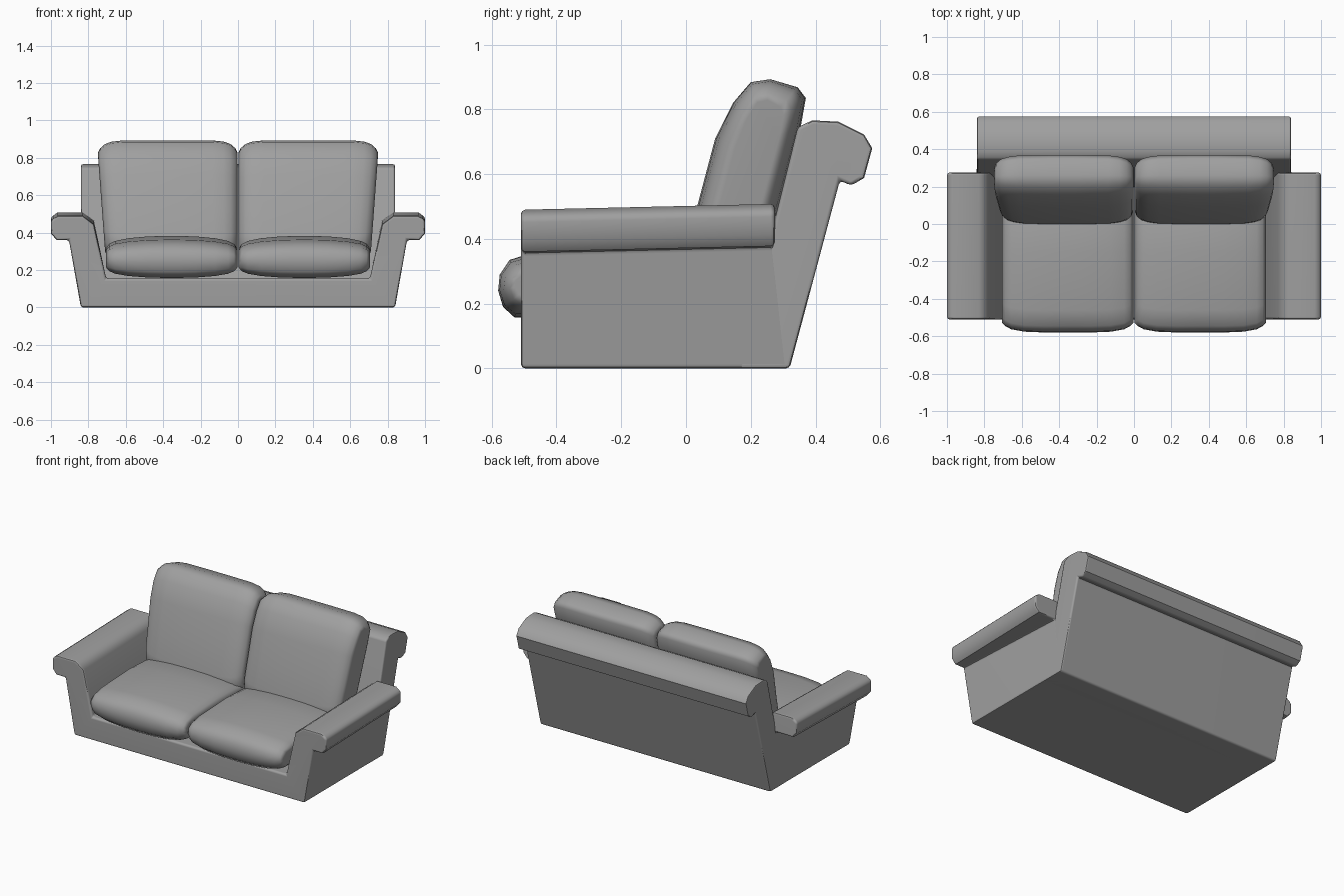
import bpy, bmesh, math

cube = bpy.data.objects.get("Cube")
if cube:
    bpy.data.objects.remove(cube, do_unlink=True)

fabric = bpy.data.materials.new("grey fabric")
fabric.use_nodes = True
GREY = (0.35, 0.35, 0.35, 1)
fabric.diffuse_color = GREY
fabric.node_tree.nodes["Principled BSDF"].inputs["Base Color"].default_value = GREY


def loft(name, rings, bevel=0, angle=40):
    """Skin equal-length rings of points, cap both ends, soften the edges."""
    bm = bmesh.new()
    loops = [[bm.verts.new(p) for p in ring] for ring in rings]
    n = len(loops[0])
    for a, b in zip(loops, loops[1:]):
        for i in range(n):
            j = (i + 1) % n
            bm.faces.new((a[i], a[j], b[j], b[i]))
    bm.faces.new(loops[0])
    bm.faces.new(loops[-1])
    bmesh.ops.recalc_face_normals(bm, faces=bm.faces)
    if bevel:
        edges = [e for e in bm.edges if e.calc_face_angle(0) > math.radians(50)]
        bmesh.ops.bevel(bm, geom=edges, offset=bevel, segments=2, profile=0.5,
                        affect='EDGES', clamp_overlap=True)
    mesh = bpy.data.meshes.new(name)
    bm.to_mesh(mesh)
    bm.free()
    mesh.materials.append(fabric)
    obj = bpy.data.objects.new(name, mesh)
    bpy.context.collection.objects.link(obj)
    bpy.ops.object.select_all(action='DESELECT')
    bpy.context.view_layer.objects.active = obj
    obj.select_set(True)
    bpy.ops.object.shade_smooth_by_angle(angle=math.radians(angle))
    mod = obj.modifiers.new("even shading", 'WEIGHTED_NORMAL')
    mod.keep_sharp = True
    return obj


# Base and rolled arms: one front outline swept from front to back
half = [(0.84, 0), (0.905, 0.36), (0.97, 0.36), (1.0, 0.395), (1.0, 0.465),
        (0.965, 0.49), (0.83, 0.49), (0.77, 0.445), (0.705, 0.155)]
outline = half + [(-x, z) for x, z in reversed(half)]


def rear(x, z):
    if abs(x) == 0.905:
        x = math.copysign(0.84, x)
    return (x, max(0.32 - 0.13 * z, 0.275), z + (0.018 if z > 0.3 else 0))


loft("base_and_arms", [[(x, -0.51, z) for x, z in outline],
                       [rear(x, z) for x, z in outline]], bevel=0.014)

# Leaning backrest with a rolled top
back = [(0.16, 0), (0.32, 0), (0.475, 0.58), (0.51, 0.565), (0.55, 0.588),
        (0.575, 0.68), (0.55, 0.722), (0.47, 0.762), (0.39, 0.766), (0.345, 0.745)]
loft("backrest", [[(x, y, z) for y, z in back] for x in (-0.84, 0.84)], bevel=0.012)


def cushion(name, side, profile, width, centre, lean, ends, taper=0):
    """Side outline swept across, shrinking toward both ends."""
    cy, cz = centre
    stations = ends + [(1 - u, sy, sz) for u, sy, sz in reversed(ends)]
    rings = []
    for u, sy, sz in stations:
        ring = []
        for y, z in profile:
            nz = cz + (z - cz) * sz
            ny = cy + lean * (nz - cz) + (y - cy - lean * (z - cz)) * sy
            narrow = 1 - taper * max(0, 0.8 - nz)
            ring.append((side * (0.003 + width * u * narrow), ny, nz))
        rings.append(ring)
    loft(name, rings, angle=60)


seat = [(-0.53, 0.158), (-0.565, 0.19), (-0.58, 0.24), (-0.575, 0.29),
        (-0.545, 0.335), (-0.46, 0.362), (-0.15, 0.382), (0.18, 0.36),
        (0.23, 0.27), (0.18, 0.158)]
seat_ends = [(0, 0.88, 0.45), (0.025, 0.92, 0.65), (0.07, 0.96, 0.78),
             (0.17, 0.99, 0.9), (0.32, 1, 0.98), (0.45, 1, 1)]
pad = [(0.03, 0.25), (-0.005, 0.31), (0.0, 0.38), (0.037, 0.51), (0.09, 0.71),
       (0.145, 0.82), (0.2, 0.884), (0.26, 0.893), (0.345, 0.868),
       (0.37, 0.835), (0.355, 0.75), (0.23, 0.27), (0.18, 0.23)]
pad_ends = [(0, 0.5, 0.8), (0.015, 0.68, 0.87), (0.05, 0.83, 0.94),
            (0.1, 0.91, 0.98), (0.18, 0.97, 1), (0.4, 1, 1)]

for label, side in (("left", 1), ("right", -1)):
    cushion(label + "_seat_cushion", side, seat, 0.703, (-0.15, 0.26), 0, seat_ends)
    cushion(label + "_back_cushion", side, pad, 0.745, (0.19, 0.57), 0.27,
            pad_ends, taper=0.1)
